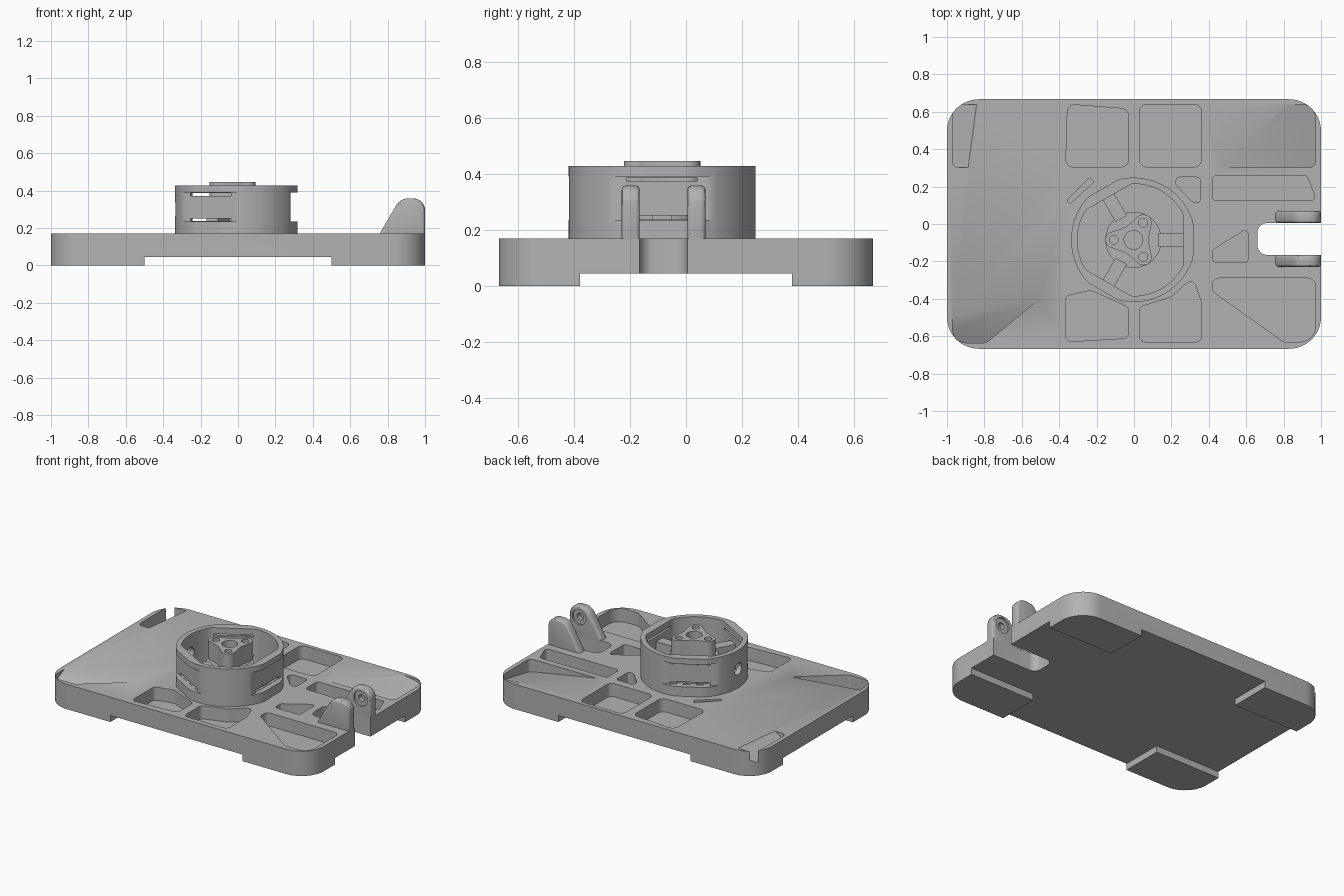
import bpy, bmesh, math
from mathutils import Vector

if "Cube" in bpy.data.objects:
    bpy.data.objects.remove(bpy.data.objects["Cube"], do_unlink=True)

grey = bpy.data.materials.new("plain grey")
grey.use_nodes = True
COLOR = (0.45, 0.45, 0.45, 1)
grey.diffuse_color = COLOR
grey.node_tree.nodes["Principled BSDF"].inputs["Base Color"].default_value = COLOR

TOP, UNDER, FLOOR = 0.17, 0.045, 0.08
CX, CY = -0.003, -0.085          # centre of the round housing
THIRDS = [i * math.tau / 3 for i in range(3)]


def fillet(points, radius, steps=6):
    """Round the corners of a polygon; radius is a number or one per corner."""
    out = []
    n = len(points)
    for i in range(n):
        r = radius[i] if isinstance(radius, (list, tuple)) else radius
        p = Vector(points[i])
        a, b = Vector(points[i - 1]) - p, Vector(points[(i + 1) % n]) - p
        half = a.angle(b) / 2
        reach = min(r / math.tan(half), 0.48 * min(a.length, b.length))
        if reach < 1e-4:
            out.append(p)
            continue
        a.normalize()
        b.normalize()
        c = p + (a + b).normalized() * reach / math.cos(half)
        s, e = p + a * reach - c, p + b * reach - c
        start = math.atan2(s.y, s.x)
        turn = (math.atan2(e.y, e.x) - start + math.pi) % math.tau - math.pi
        for k in range(steps + 1):
            t = start + turn * k / steps
            out.append(c + s.length * Vector((math.cos(t), math.sin(t))))
    return out


def circle(x, y, r, n=32):
    return [Vector((x + r * math.cos(k * math.tau / n), y + r * math.sin(k * math.tau / n)))
            for k in range(n)]


def rect(x0, x1, y0, y1):
    return [(x0, y0), (x1, y0), (x1, y1), (x0, y1)]


def finish(name, bm):
    bmesh.ops.remove_doubles(bm, verts=bm.verts, dist=1e-5)
    bmesh.ops.dissolve_degenerate(bm, edges=bm.edges, dist=1e-5)
    bmesh.ops.recalc_face_normals(bm, faces=bm.faces)
    mesh = bpy.data.meshes.new(name)
    bm.to_mesh(mesh)
    bm.free()
    mesh.materials.append(grey)
    ob = bpy.data.objects.new(name, mesh)
    bpy.context.collection.objects.link(ob)
    return ob


def prism(name, points, low, high, axis="z", floor=None):
    """Extrude an outline along z or y; floor(p) can tilt the lower cap."""
    bm = bmesh.new()

    def place(p, w):
        return (p[0], p[1], w) if axis == "z" else (p[0], w, p[1])
    lower = [bm.verts.new(place(p, floor(p) if floor else low)) for p in points]
    upper = [bm.verts.new(place(p, high)) for p in points]
    bm.faces.new(lower)
    bm.faces.new(upper)
    for i in range(len(points)):
        bm.faces.new((lower[i - 1], lower[i], upper[i], upper[i - 1]))
    return finish(name, bm)


def activate(ob):
    bpy.ops.object.select_all(action="DESELECT")
    ob.select_set(True)
    bpy.context.view_layer.objects.active = ob


def cut(ob, cutters):
    for c in cutters:
        c.hide_render = True
        activate(ob)
        m = ob.modifiers.new("cut", "BOOLEAN")
        m.operation, m.solver, m.object = "DIFFERENCE", "EXACT", c
        bpy.ops.object.modifier_apply(modifier=m.name)
        bpy.data.objects.remove(c, do_unlink=True)


def smooth(ob):
    activate(ob)
    bpy.ops.object.shade_smooth_by_angle(angle=math.radians(30))


# Base plate with four corner feet and the slot for the hinge
plate = prism("base_plate", fillet(rect(-1, 1, -0.667, 0.667), 0.17, 12), 0, TOP)
cut(plate, [
    prism("cutter", rect(-0.5, 0.5, -1, 1), -0.1, UNDER),
    prism("cutter", rect(-1.2, 1.2, -0.377, 0.377), -0.1, UNDER),
    prism("cutter", fillet(rect(0.66, 1.2, -0.165, 0.005), 0.05), -0.1, 0.3),
])

# Flat pockets
pockets = [
    ([(-0.365, 0.305), (-0.03, 0.305), (-0.03, 0.615), (-0.355, 0.64)], 0.04),
    (rect(0.03, 0.36, 0.305, 0.64), 0.04),
    ([(0.42, 0.125), (0.975, 0.125), (0.925, 0.258), (0.42, 0.258)], 0.02),
    ([(0.42, -0.205), (0.61, -0.205), (0.61, -0.02), (0.42, -0.14)], 0.02),
    ([(0.42, -0.29), (0.97, -0.29), (0.97, -0.63), (0.8, -0.63), (0.42, -0.36)],
     [0.04, 0.04, 0.14, 0.03, 0.03]),
    ([(0.03, -0.63), (0.36, -0.63), (0.36, -0.42), (0.315, -0.285), (0.2, -0.39),
      (0.03, -0.445)], 0.03),
    ([(-0.365, -0.63), (-0.03, -0.61), (-0.03, -0.445), (-0.23, -0.355),
      (-0.365, -0.385)], 0.03),
    ([(0.225, 0.25), (0.355, 0.25), (0.355, 0.11), (0.31, 0.12), (0.225, 0.21)], 0.02),
    ([(-0.36, 0.125), (-0.34, 0.11), (-0.215, 0.225), (-0.235, 0.25)], 0.01),
]
cut(plate, [prism("cutter", fillet(p, r), FLOOR, 0.3) for p, r in pockets])

# Corner pockets whose floor slopes down from the first edge
ramps = [
    ([(0.46, 0.303), (0.81, 0.64), (0.97, 0.64), (0.97, 0.303)], [0, 0.03, 0.14, 0.03]),
    ([(-0.97, -0.49), (-0.51, -0.403), (-0.79, -0.635), (-0.97, -0.635)], [0, 0, 0.03, 0.12]),
    ([(-0.84, 0.64), (-0.885, 0.303), (-0.97, 0.303), (-0.97, 0.64)], [0, 0, 0.03, 0.12]),
]
for points, radii in ramps:
    origin = Vector(points[0])
    along = (Vector(points[1]) - origin).normalized()
    depth = lambda p: abs(along.cross(Vector(p) - origin))
    deepest = max(depth(p) for p in points)
    tilt = lambda p: TOP + 0.001 - (TOP - FLOOR) * depth(p) / deepest
    cut(plate, [prism("cutter", fillet(points, radii), 0, 0.3, floor=tilt)])
smooth(plate)


# Round housing wall with three flat-sided recesses
def flatted_loop(bm, radius, flat, z, n=120):
    loop = []
    for k in range(n):
        a = k * math.tau / n
        off = min(abs((a - t + math.pi) % math.tau - math.pi) for t in THIRDS)
        r = min(radius, flat / math.cos(off))
        loop.append(bm.verts.new((CX + r * math.cos(a), CY + r * math.sin(a), z)))
    return loop


bm = bmesh.new()
profile = [(0.333, 0.32, TOP - 0.01), (0.333, 0.32, 0.235), (0.333, 0.283, 0.235),
           (0.333, 0.283, 0.39), (0.333, 0.32, 0.39), (0.333, 0.32, 0.428),
           (0.3, 0.265, 0.428), (0.3, 0.265, TOP - 0.01)]
loops = [flatted_loop(bm, *row) for row in profile]
for j, upper in enumerate(loops):
    lower = loops[j - 1]
    for i in range(len(upper)):
        bm.faces.new((lower[i - 1], lower[i], upper[i], upper[i - 1]))
housing = finish("housing_wall", bm)


def radial_bar(name, angle, r0, r1, half, z0, z1):
    c, s = math.cos(angle), math.sin(angle)
    pts = [(CX + u * c - v * s, CY + u * s + v * c) for u, v in rect(r0, r1, -half, half)]
    return prism(name, pts, z0, z1)


# Strap slits at the top and bottom of each recess, and a side hole
slits = [radial_bar("cutter", t, 0.24, 0.31, 0.125, z, z + 0.014)
         for t in THIRDS for z in (0.237, 0.372)]
side_hole = prism("cutter", circle(0, 0.3, 0.04), -0.06, 0.06, axis="y")
side_hole.rotation_euler.z = math.pi / 2
side_hole.location = (CX - 0.315, CY, 0)
bpy.context.view_layer.update()
cut(housing, slits + [side_hole])
smooth(housing)

# Three-lobed hub with bolt holes, standing on a round base with spokes
outline = []
for t in THIRDS:
    mid = t + math.pi / 3
    lobe = Vector((CX + 0.105 * math.cos(mid), CY + 0.105 * math.sin(mid)))
    for k in range(-6, 7):
        a = mid + k * math.pi / 13
        outline.append(lobe + 0.045 * Vector((math.cos(a), math.sin(a))))
    a = mid + math.pi / 3
    outline.append(Vector((CX + 0.08 * math.cos(a), CY + 0.08 * math.sin(a))))
hub = prism("hub", outline, TOP - 0.01, 0.445)
holes = [prism("cutter", circle(CX, CY, 0.05), TOP + 0.02, 0.5)]
for t in THIRDS:
    a = t + math.pi / 3
    holes.append(prism("cutter", circle(CX + 0.105 * math.cos(a), CY + 0.105 * math.sin(a),
                                        0.024, 20), TOP + 0.02, 0.5))
cut(hub, holes)
smooth(hub)

base = prism("hub_base", circle(CX, CY, 0.15, 48), TOP - 0.01, 0.32)
cut(base, [prism("cutter", circle(CX, CY, 0.075, 48), 0.1, 0.5)])
smooth(base)
for i, t in enumerate(THIRDS):
    radial_bar(f"spoke_{i + 1}", t, 0.13, 0.27, 0.035, TOP - 0.01, 0.34)

# Pair of hinge ears with a countersunk pin hole on each inner face
ear_outline = fillet([(0.74, 0.14), (0.868, 0.358), (1.0, 0.358), (1.0, 0.14)],
                     [0, 0.075, 0.08, 0], 8)
for name, inner, side in (("hinge_ear_back", 0.005, 1), ("hinge_ear_front", -0.165, -1)):
    outer = inner + side * 0.064
    ear = prism(name, ear_outline, min(inner, outer), max(inner, outer), axis="y")
    activate(ear)
    bevel = ear.modifiers.new("rounding", "BEVEL")
    bevel.width, bevel.segments = 0.014, 3
    bevel.limit_method, bevel.angle_limit = "ANGLE", math.radians(40)
    bpy.ops.object.modifier_apply(modifier=bevel.name)
    for r, deep in ((0.052, 0.012), (0.024, 0.045)):
        ends = sorted((inner - side * 0.02, inner + side * deep))
        cut(ear, [prism("cutter", circle(0.925, 0.285, r), *ends, axis="y")])
    smooth(ear)
